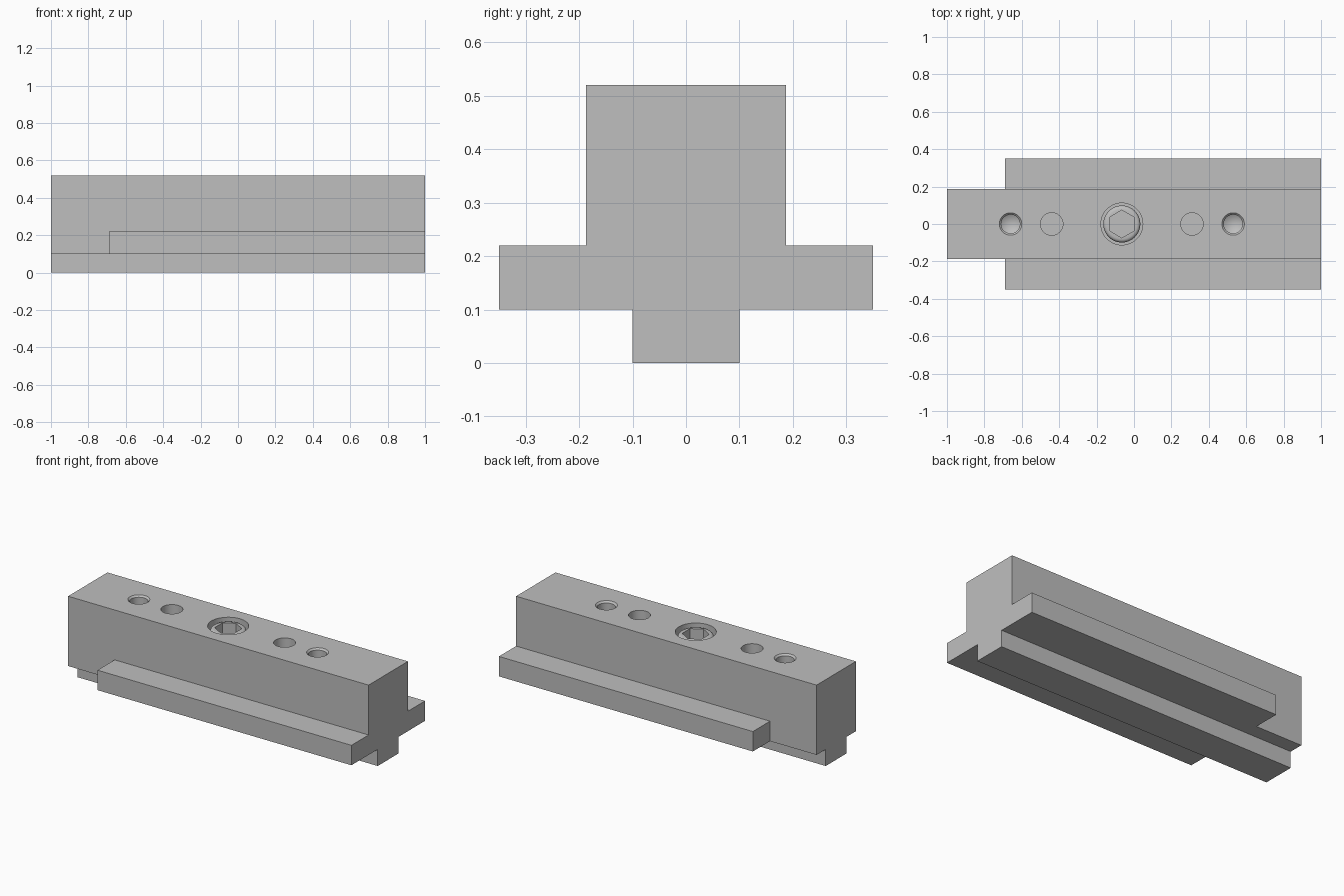
import bpy
import bmesh
from math import pi, radians
from mathutils import Matrix, Vector

if "Cube" in bpy.data.objects:
    bpy.data.objects.remove(bpy.data.objects["Cube"], do_unlink=True)

grey = bpy.data.materials.new("steel grey")
grey.use_nodes = True
colour = (0.52, 0.52, 0.52, 1)
grey.diffuse_color = colour
grey.node_tree.nodes["Principled BSDF"].inputs["Base Color"].default_value = colour

TOP = 0.52


def finish(name, bm):
    bmesh.ops.recalc_face_normals(bm, faces=bm.faces)
    mesh = bpy.data.meshes.new(name)
    bm.to_mesh(mesh)
    bm.free()
    mesh.materials.append(grey)
    obj = bpy.data.objects.new(name, mesh)
    bpy.context.collection.objects.link(obj)
    return obj


def box(name, x0, x1, half_y, z0, z1):
    bm = bmesh.new()
    size = Matrix.Diagonal((x1 - x0, 2 * half_y, z1 - z0, 1))
    centre = Matrix.Translation(((x0 + x1) / 2, 0, (z0 + z1) / 2))
    bmesh.ops.create_cube(bm, size=1, matrix=centre @ size)
    return finish(name, bm)


def lathe(name, x, profile, steps=48):
    """Closed solid turned about a vertical axis at x; profile is (radius, z)."""
    bm = bmesh.new()
    verts = [bm.verts.new((r, 0, z)) for r, z in profile]
    edges = [bm.edges.new(pair) for pair in zip(verts, verts[1:])]
    bmesh.ops.spin(bm, geom=verts + edges, cent=(0, 0, 0), axis=(0, 0, 1),
                   angle=2 * pi, steps=steps)
    bmesh.ops.remove_doubles(bm, verts=bm.verts, dist=1e-4)
    bmesh.ops.translate(bm, verts=bm.verts, vec=Vector((x, 0, 0)))
    return finish(name, bm)


def combine(target, tool, operation):
    mod = target.modifiers.new("combine", "BOOLEAN")
    mod.operation = operation
    mod.solver = "EXACT"
    mod.object = tool
    bpy.context.view_layer.objects.active = target
    bpy.ops.object.modifier_apply(modifier=mod.name)
    bpy.data.objects.remove(tool, do_unlink=True)


def smooth(obj):
    bpy.ops.object.select_all(action="DESELECT")
    obj.select_set(True)
    bpy.context.view_layer.objects.active = obj
    bpy.ops.object.shade_smooth_by_angle(angle=radians(30))


# Jaw body with side flanges and a guide key underneath
body = box("jaw_body", -1, 1, 0.187, 0.1, TOP)
combine(body, box("flange", -0.69, 1, 0.35, 0.1, 0.22), "UNION")
combine(body, box("guide_key", -1, 1, 0.1, 0, 0.15), "UNION")

# Chamfered threaded holes with drill-point bottoms
for x in (-0.66, 0.53):
    combine(body, lathe("threaded_hole", x, [
        (0, TOP + 0.05), (0.06, TOP + 0.05), (0.06, TOP), (0.05, TOP - 0.01),
        (0.05, 0.3), (0, 0.27)]), "DIFFERENCE")

# Plain dowel holes
for x in (-0.44, 0.31):
    combine(body, lathe("dowel_hole", x, [
        (0, TOP + 0.05), (0.06, TOP + 0.05), (0.06, 0.3), (0, 0.3)]), "DIFFERENCE")

# Counterbore for the clamping screw
SCREW_X = -0.065
combine(body, lathe("counterbore", SCREW_X, [
    (0, TOP + 0.05), (0.112, TOP + 0.05), (0.112, 0.3), (0, 0.3)]), "DIFFERENCE")
smooth(body)

# Cap screw with rounded rim and hexagon socket
screw = lathe("cap_screw", SCREW_X, [
    (0, 0.3), (0.099, 0.3), (0.099, 0.488), (0.096, 0.498),
    (0.09, 0.504), (0.081, 0.507), (0, 0.507)])
bm = bmesh.new()
bmesh.ops.create_cone(bm, cap_ends=True, segments=6, radius1=0.074, radius2=0.074,
                      depth=0.2, matrix=Matrix.Translation((SCREW_X, 0, 0.54)))
combine(screw, finish("hex_socket", bm), "DIFFERENCE")
smooth(screw)
